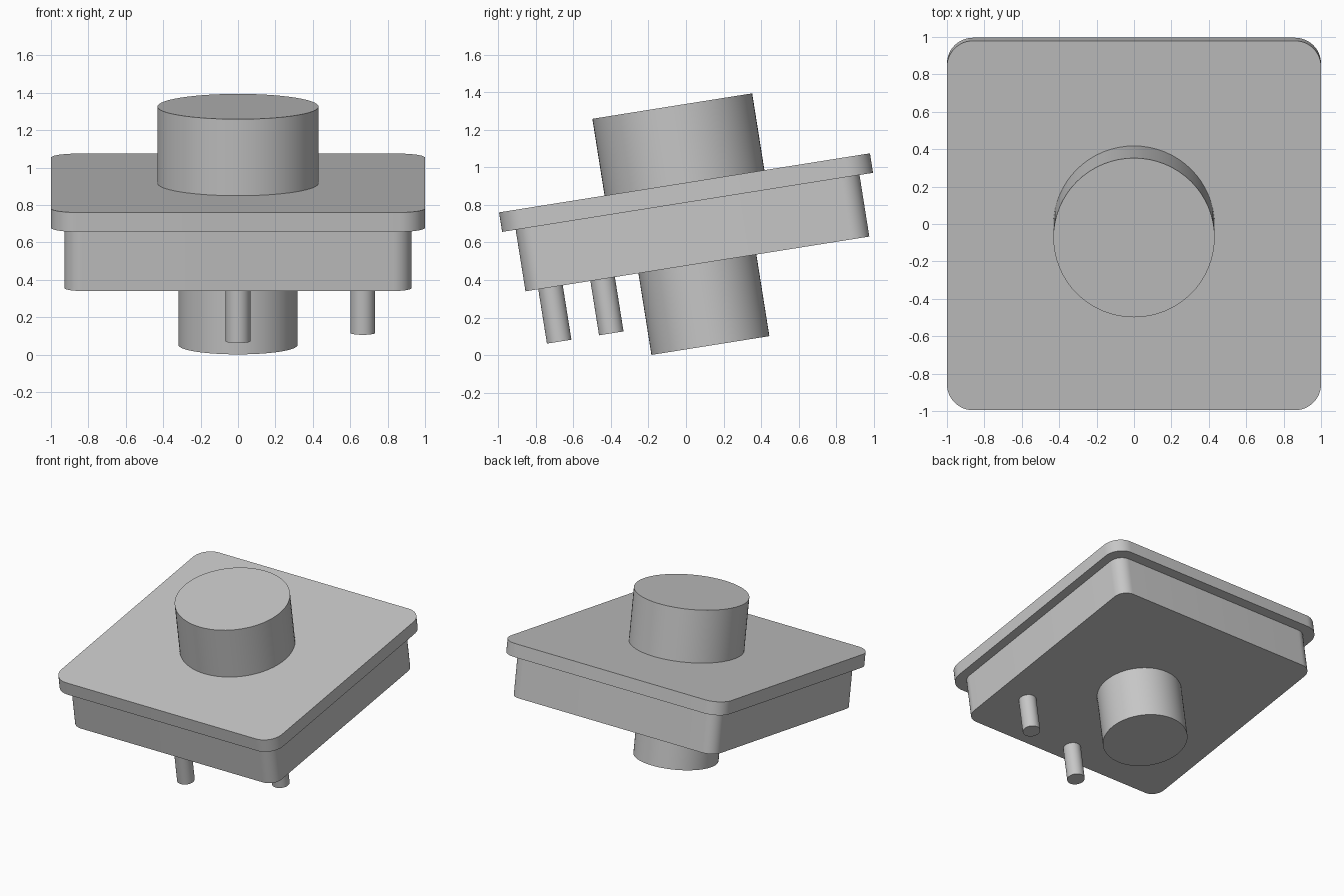
import bpy, bmesh, math
from mathutils import Matrix

cube = bpy.data.objects.get("Cube")
if cube:
    bpy.data.objects.remove(cube, do_unlink=True)

# One plain grey for the whole model
GREY = (0.57, 0.57, 0.57, 1.0)
grey = bpy.data.materials.new("plain_grey")
grey.use_nodes = True
grey.diffuse_color = GREY
grey.node_tree.nodes["Principled BSDF"].inputs["Base Color"].default_value = GREY

# All parts share a frame tilted about x, with its origin on top of the plate
TILT = Matrix.Translation((0, -0.008, 0.917)) @ Matrix.Rotation(math.radians(9.05), 4, "X")


def prism(name, outline, bottom, top):
    """Extrude a flat outline between two heights of the tilted frame."""
    bm = bmesh.new()
    base = bm.faces.new([bm.verts.new((x, y, bottom)) for x, y in outline])
    ext = bmesh.ops.extrude_face_region(bm, geom=[base])
    verts = [v for v in ext["geom"] if isinstance(v, bmesh.types.BMVert)]
    bmesh.ops.translate(bm, verts=verts, vec=(0, 0, top - bottom))
    bmesh.ops.recalc_face_normals(bm, faces=bm.faces)
    mesh = bpy.data.meshes.new(name)
    bm.to_mesh(mesh)
    bm.free()
    mesh.materials.append(grey)
    obj = bpy.data.objects.new(name, mesh)
    bpy.context.collection.objects.link(obj)
    obj.matrix_world = TILT
    bpy.ops.object.select_all(action="DESELECT")
    obj.select_set(True)
    bpy.context.view_layer.objects.active = obj
    bpy.ops.object.shade_smooth_by_angle(angle=math.radians(30))
    return obj


def circle(radius, x=0, y=0, sides=64):
    steps = [2 * math.pi * i / sides for i in range(sides)]
    return [(x + radius * math.cos(a), y + radius * math.sin(a)) for a in steps]


def rounded_square(half, radius, steps=12):
    points = []
    inner = half - radius
    for corner, (sx, sy) in enumerate([(1, 1), (-1, 1), (-1, -1), (1, -1)]):
        for i in range(steps + 1):
            a = (corner + i / steps) * math.pi / 2
            points.append((sx * inner + radius * math.cos(a),
                           sy * inner + radius * math.sin(a)))
    return points


# Housing: wide top plate over a slightly smaller body
PLATE, BODY = -0.105, -0.437
prism("top_plate", rounded_square(1.0, 0.14), PLATE, 0)
prism("body", rounded_square(0.927, 0.1), BODY, PLATE)

# Round cap above, round post below
prism("top_cap", circle(0.431), 0, 0.414)
prism("centre_post", circle(0.318), -0.877, BODY)

# Two contact pins under the body
for name, x, y in [("middle_pin", 0, -0.792), ("left_pin", 0.667, -0.511)]:
    prism(name, circle(0.066, x, y, 32), -0.73, BODY)
